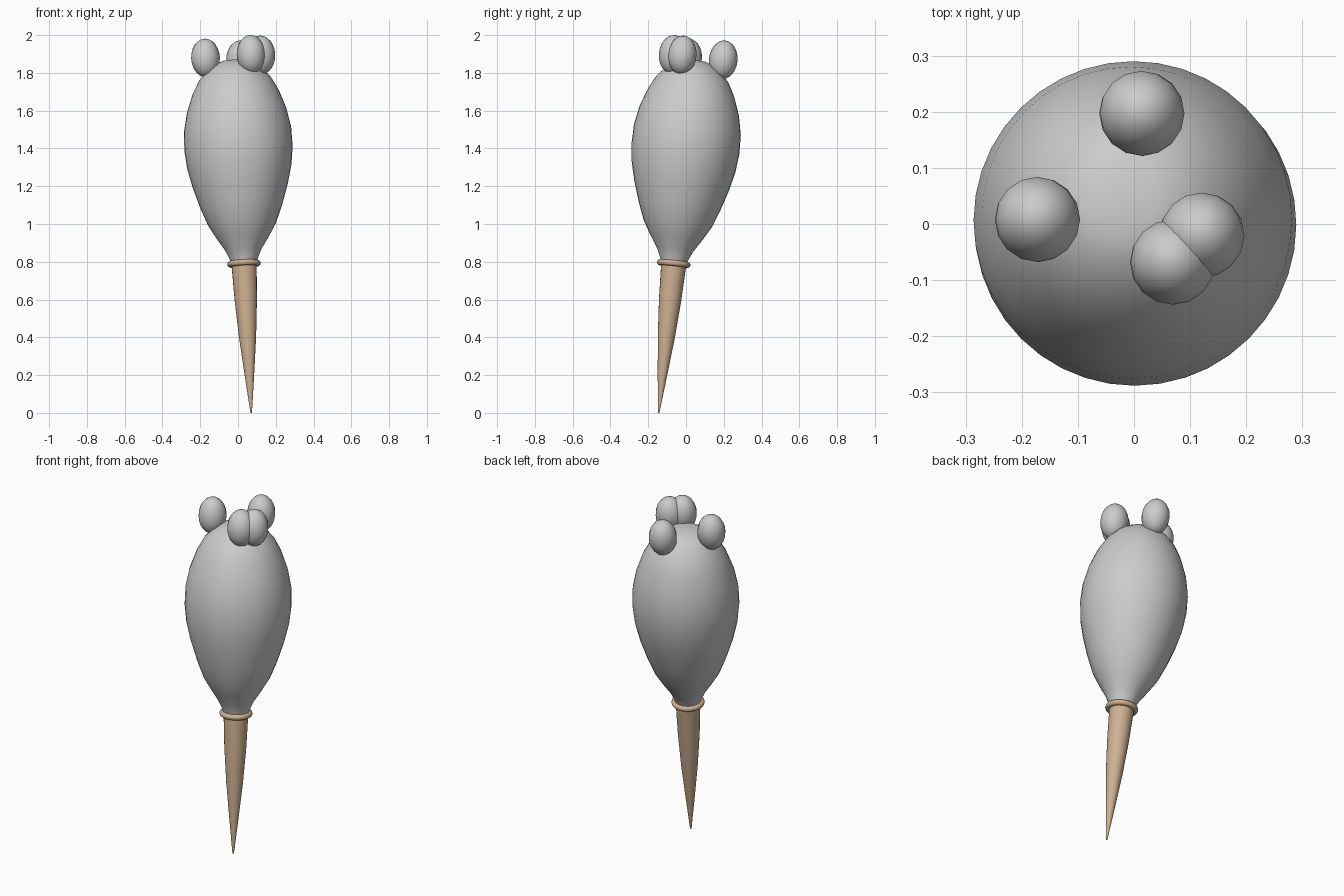
import bpy, math
from mathutils import Vector

if "Cube" in bpy.data.objects:
    bpy.data.objects.remove(bpy.data.objects["Cube"])

# The whole model leans along one straight axis starting at the tip
TIP = Vector((0.07, -0.145, 0.0))
AXIS = Vector((-0.09, 0.19, 1.87)).normalized()
ROT = Vector((0, 0, 1)).rotation_difference(AXIS).to_euler()

tan = bpy.data.materials.new("tan")
tan.diffuse_color = (0.62, 0.44, 0.29, 1)
tan.use_nodes = True
tan.node_tree.nodes["Principled BSDF"].inputs["Base Color"].default_value = tan.diffuse_color


def finish(ob, name, mat=None):
    ob.name = name
    if mat:
        ob.data.materials.append(mat)
    bpy.ops.object.select_all(action='DESELECT')
    ob.select_set(True)
    bpy.context.view_layer.objects.active = ob
    bpy.ops.object.shade_smooth_by_angle(angle=math.radians(40))
    return ob


def lathe(name, profile, sides, mat=None):
    """Revolve (radius, height) points about the leaning axis, capped at both ends."""
    verts, faces = [], []
    for r, h in profile:
        for i in range(sides):
            a = 2 * math.pi * i / sides
            verts.append((r * math.cos(a), r * math.sin(a), h))
    for k in range(len(profile) - 1):
        for i in range(sides):
            j = (i + 1) % sides
            faces.append((k * sides + i, k * sides + j,
                          (k + 1) * sides + j, (k + 1) * sides + i))
    last = (len(profile) - 1) * sides
    faces.append(tuple(reversed(range(sides))))
    faces.append(tuple(range(last, last + sides)))
    me = bpy.data.meshes.new(name)
    me.from_pydata(verts, [], faces)
    ob = bpy.data.objects.new(name, me)
    bpy.context.collection.objects.link(ob)
    ob.location = TIP
    ob.rotation_euler = ROT
    return finish(ob, name, mat)


# Swollen body with a small flat top
lathe("body", [(0.066, 0.79), (0.074, 0.82), (0.097, 0.87), (0.136, 0.93),
               (0.180, 1.005), (0.217, 1.10), (0.252, 1.21), (0.276, 1.31),
               (0.287, 1.41), (0.284, 1.51), (0.264, 1.61), (0.228, 1.71),
               (0.190, 1.78), (0.145, 1.83), (0.105, 1.859), (0.062, 1.876)], 40)

# Tapered pointed stem
lathe("stem", [(0.004, 0.0), (0.025, 0.2), (0.045, 0.4),
               (0.059, 0.6), (0.067, 0.8)], 24, tan)

# Collar ring where stem meets body
bpy.ops.mesh.primitive_torus_add(major_segments=32, minor_segments=10,
                                 major_radius=0.073, minor_radius=0.016,
                                 location=TIP + AXIS * 0.795, rotation=ROT)
finish(bpy.context.object, "collar", tan)

# Egg-shaped knobs on the crown
knobs = [(-0.172, 0.008, 1.879), (0.014, 0.197, 1.869),
         (0.121, -0.020, 1.895), (0.069, -0.068, 1.898)]
for n, p in enumerate(knobs, 1):
    bpy.ops.mesh.primitive_uv_sphere_add(segments=16, ring_count=12, radius=1,
                                         location=p, rotation=ROT)
    bpy.context.object.scale = (0.076, 0.076, 0.103)
    finish(bpy.context.object, f"knob_{n}")
